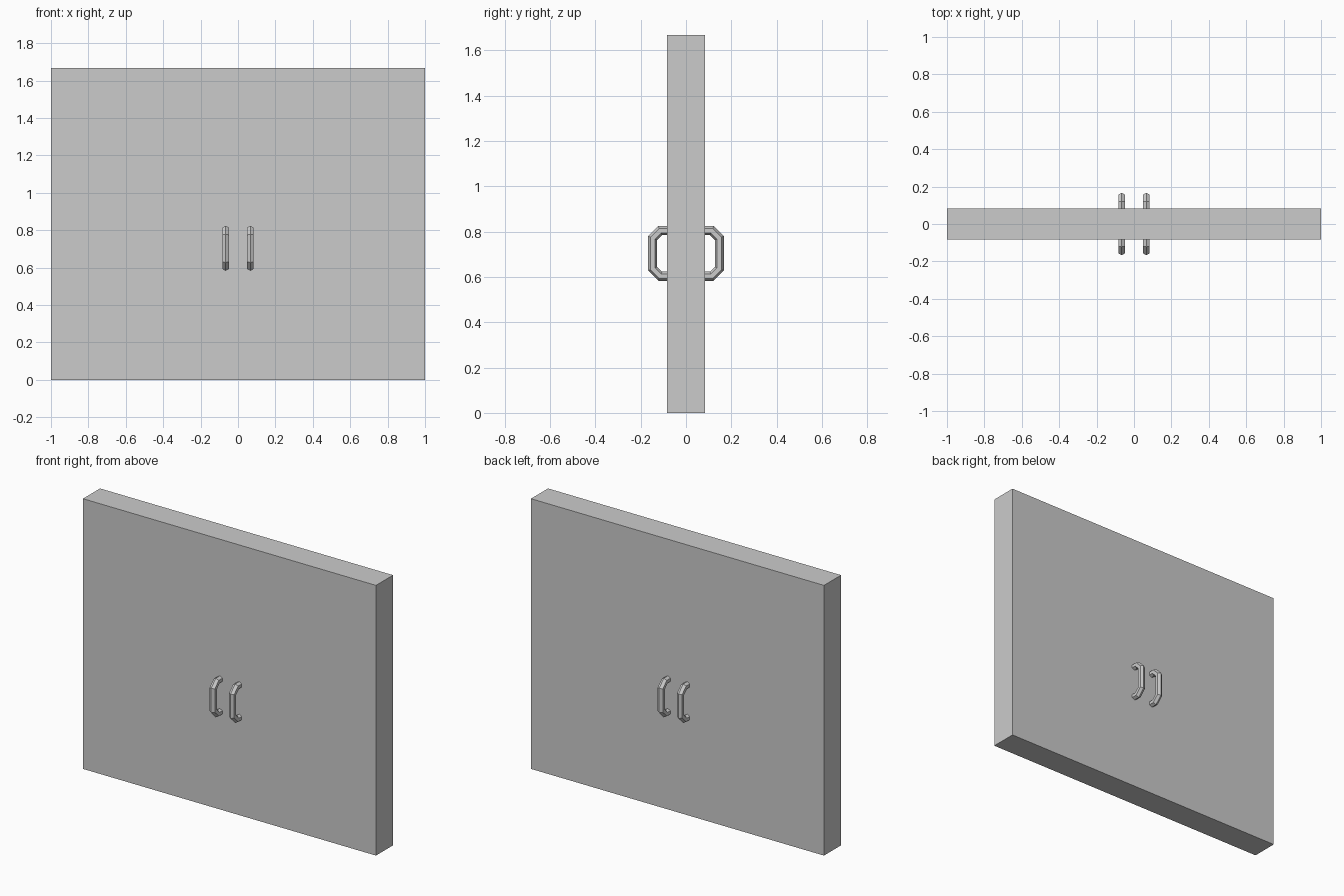
import bpy, bmesh
from mathutils import Vector

if "Cube" in bpy.data.objects:
    bpy.data.objects.remove(bpy.data.objects["Cube"])

HEIGHT, DEPTH = 1.667, 0.166

grey = bpy.data.materials.new("light_grey")
grey.diffuse_color = (0.6, 0.6, 0.6, 1)
grey.use_nodes = True
grey.node_tree.nodes["Principled BSDF"].inputs["Base Color"].default_value = grey.diffuse_color


def add_object(name, bm):
    bmesh.ops.recalc_face_normals(bm, faces=bm.faces)
    mesh = bpy.data.meshes.new(name)
    bm.to_mesh(mesh)
    bm.free()
    mesh.materials.append(grey)
    obj = bpy.data.objects.new(name, mesh)
    bpy.context.collection.objects.link(obj)


# Flat door slab
bm = bmesh.new()
bmesh.ops.create_cube(bm, size=1)
for v in bm.verts:
    v.co = Vector((v.co.x * 2, v.co.y * DEPTH, (v.co.z + 0.5) * HEIGHT))
add_object("door_panel", bm)

# Handle centre line (y, z) with the outward mitre direction at each point
R = 0.02
PATH = [(0.07, 0.603, 0, -1), (0.114, 0.603, 0.414, -1), (0.147, 0.636, 1, -0.414),
        (0.147, 0.771, 1, 0.414), (0.114, 0.804, 0.414, 1), (0.07, 0.804, 0, 1)]
# Six-sided bar section (sideways, outward), with a ridge facing out
SECTION = [(0, R), (0.87 * R, R / 2), (0.87 * R, -R / 2),
           (0, -R), (-0.87 * R, -R / 2), (-0.87 * R, R / 2)]


def add_handle(name, x, side):
    bm = bmesh.new()
    rings = [[bm.verts.new((x + s, side * (y + o * my), z + o * mz)) for s, o in SECTION]
             for y, z, my, mz in PATH]
    n = len(SECTION)
    for a, b in zip(rings, rings[1:]):
        for i in range(n):
            j = (i + 1) % n
            bm.faces.new((a[i], a[j], b[j], b[i]))
    bm.faces.new(rings[0])
    bm.faces.new(rings[-1])
    add_object(name, bm)


# A pair of handles on each side of the door
for side, face in ((-1, "front"), (1, "back")):
    for x, hand in ((-0.066, "left"), (0.066, "right")):
        add_handle(f"{face}_{hand}_handle", x, side)
